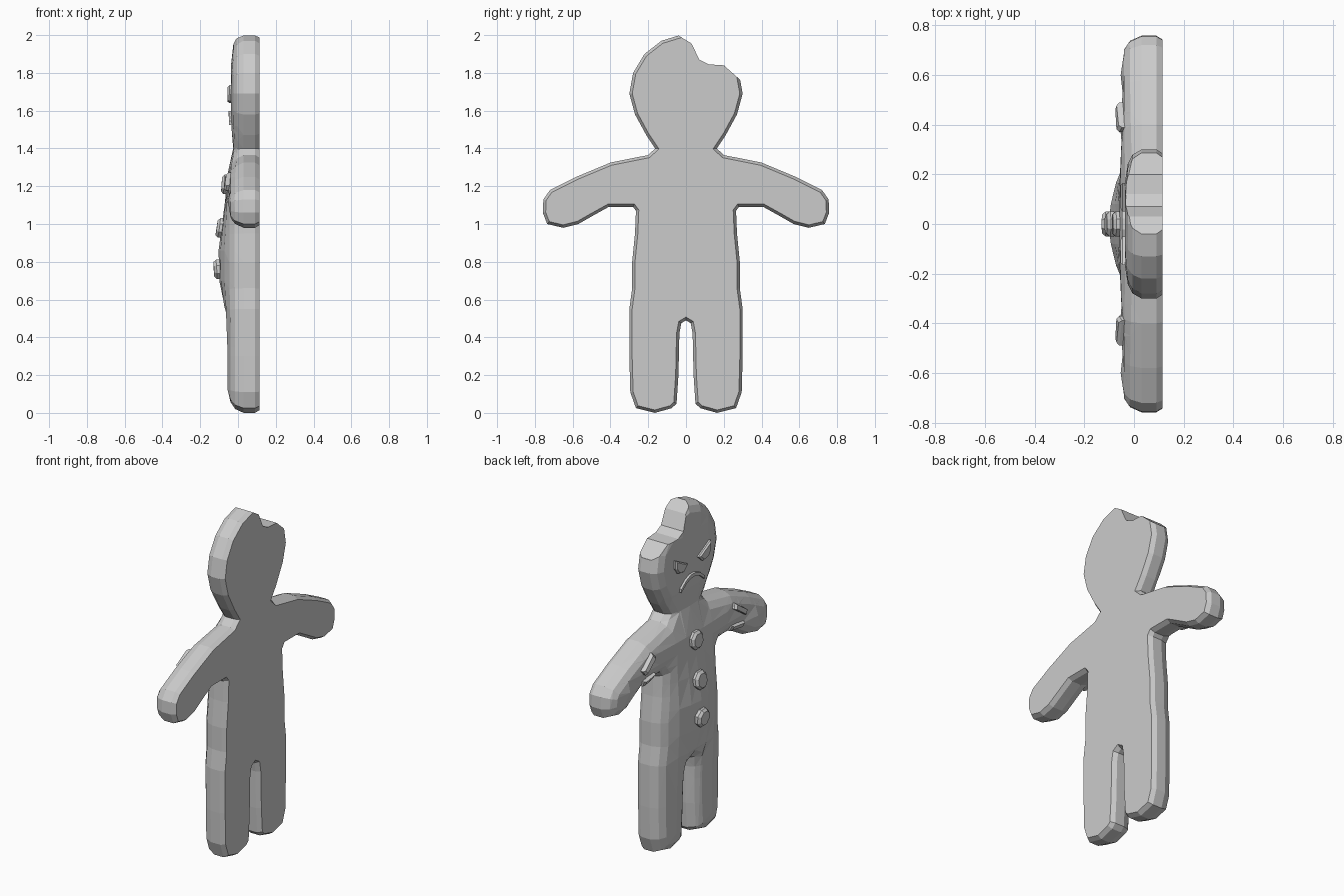
import bpy, bmesh, math
from mathutils import Vector

if "Cube" in bpy.data.objects:
    bpy.data.objects.remove(bpy.data.objects["Cube"])

# Right half of the cookie outline as (y, z), from crotch round to head top
HALF = [(0, .49), (.025, .475), (.035, .42), (.04, .2), (.05, .05), (.075, .025), (.165, 0),
        (.265, .025), (.295, .11), (.3, .3), (.3, .55), (.285, .66), (.285, .8), (.27, .95),
        (.265, 1.07), (.28, 1.09), (.41, 1.09), (.5, 1.04), (.57, 1.0), (.65, .98), (.735, 1.0),
        (.758, 1.06), (.755, 1.13), (.72, 1.18), (.58, 1.25), (.4, 1.325), (.2, 1.365),
        (.163, 1.40), (.21, 1.47), (.27, 1.58), (.3, 1.69), (.28, 1.8), (.22, 1.9), (.13, 1.97),
        (0, 2.01)]
OUT = [Vector(p) for p in HALF] + [Vector((-y, z)) for y, z in HALF[-2:0:-1]]
N = len(OUT)


def edge_distance(p):
    best = 9
    for i in range(N):
        a, b = OUT[i], OUT[(i + 1) % N]
        t = max(0, min(1, (p - a).dot(b - a) / (b - a).length_squared))
        best = min(best, (p - a - (b - a) * t).length)
    return best


def front_x(y, z):
    # pillowed front: rounded near the outline, bulging at the belly
    k = 1 - min(edge_distance(Vector((y, z))) / .13, 1)
    depth = .085 - (.018 if z > 1.45 else 0)
    depth -= .03 * math.exp(-((z - 1.4) / .07) ** 2)
    if abs(y) < .32:
        depth += .05 * math.exp(-(y / .17) ** 2 - ((z - .8) / .28) ** 2)
    return .03 - depth * math.sqrt(1 - k * k)


def inset(d):
    pts = []
    for i in range(N):
        e1 = (OUT[i] - OUT[i - 1]).normalized()
        e2 = (OUT[(i + 1) % N] - OUT[i]).normalized()
        n1, n2 = Vector((-e1.y, e1.x)), Vector((-e2.y, e2.x))
        pts.append(OUT[i] + (n1 + n2) / max(1 + n1.dot(n2), .6) * d)
    return pts


def finish(bm, name):
    bmesh.ops.recalc_face_normals(bm, faces=bm.faces[:])
    me = bpy.data.meshes.new(name)
    bm.to_mesh(me)
    bm.free()
    ob = bpy.data.objects.new(name, me)
    bpy.context.collection.objects.link(ob)
    return ob


def loft(bm, rings):
    for a, b in zip(rings, rings[1:]):
        for i in range(len(a)):
            j = (i + 1) % len(a)
            bm.faces.new((a[i], a[j], b[j], b[i]))
    bm.faces.new(rings[0])
    bm.faces.new(rings[-1])


def icing(name, pts, h, shrink=.8):
    # raised plate that follows the cookie front
    c = sum((Vector(p) for p in pts), Vector((0, 0))) / len(pts)
    bm = bmesh.new()
    rings = []
    for s, dx in ((1, .03), (1, -h * .5), (shrink, -h)):
        q = [c + (Vector(p) - c) * s for p in pts]
        rings.append([bm.verts.new((front_x(*v) + dx, v.x, v.y)) for v in q])
    loft(bm, rings)
    return finish(bm, name)


# Cookie body
bm = bmesh.new()
loft(bm, [[bm.verts.new((x, p.x, p.y)) for p in inset(d)] for x, d in
          ((.115, .015), (.09, 0), (.03, 0), (0, .02), (-.03, .055))])
cuts = [((0, y, 0), (0, 1, 0)) for y in (-.6, -.45, -.32, -.165, -.08, 0, .08, .165, .32, .45, .6)]
cuts += [((0, 0, z), (0, 0, 1)) for z in
         (.12, .35, .57, .7, .86, 1.02, 1.12, 1.18, 1.25, 1.4, 1.52, 1.68, 1.84)]
for co, no in cuts:
    front = [f for f in bm.faces if all(v.co.x < .001 for v in f.verts)]
    geom = set(front)
    for f in front:
        geom.update(f.verts, f.edges)
    bmesh.ops.bisect_plane(bm, geom=list(geom), plane_co=co, plane_no=no, dist=.001)
for v in bm.verts:
    if v.co.x < .029:
        v.co.x = front_x(v.co.y, v.co.z)
bmesh.ops.triangulate(bm, faces=bm.faces[:])
body = finish(bm, "cookie_body")

# Bite out of the head
bite = [(-.05, 2.004), (.03, 1.955), (.07, 1.87), (.12, 1.845), (.2, 1.84), (.285, 1.765),
        (.5, 1.76), (.5, 2.2), (-.05, 2.2)]
bm = bmesh.new()
loft(bm, [[bm.verts.new((x, y, z)) for y, z in bite] for x in (-.3, .3)])
cutter = finish(bm, "bite_cutter")
cutter.hide_render = True
mod = body.modifiers.new("bite", 'BOOLEAN')
mod.operation, mod.solver, mod.object = 'DIFFERENCE', 'EXACT', cutter
bpy.context.view_layer.objects.active = body
bpy.ops.object.modifier_apply(modifier="bite")
bpy.data.objects.remove(cutter)

# Buttons down the front
for z in (1.21, .98, .76):
    icing("button", [(.055 * math.cos(a), z + .055 * math.sin(a))
                     for a in (math.tau * (i + .5) / 8 for i in range(8))], .026, .75)


def bar(a, b, w):
    a, b = Vector(a), Vector(b)
    n = Vector((a.y - b.y, b.x - a.x)).normalized() * w
    return [a + n, a - n, b - n, b + n]


# Eyes and sleeve icing, mirrored
for s in (1, -1):
    flip = lambda pts: [(p[0] * s, p[1]) for p in pts]
    icing("eye", flip([(.05, 1.675), (.165, 1.735), (.165, 1.685), (.14, 1.65), (.09, 1.64)]), .018)
    icing("sleeve_icing_upper", flip(bar((.38, 1.26), (.48, 1.19), .016)), .022)
    icing("sleeve_icing_lower", flip(bar((.36, 1.13), (.47, 1.12), .016)), .022)

# Frowning mouth
arc = [(.11 * t, 1.59 - .055 * t * t) for t in (-1, -.6, -.2, .2, .6, 1)]
bm = bmesh.new()
loft(bm, [[bm.verts.new((front_x(y, z) + dx, y, z + dz))
           for dx, dz in ((.02, -.012), (-.012, -.01), (-.012, .01), (.02, .012))] for y, z in arc])
finish(bm, "mouth")
